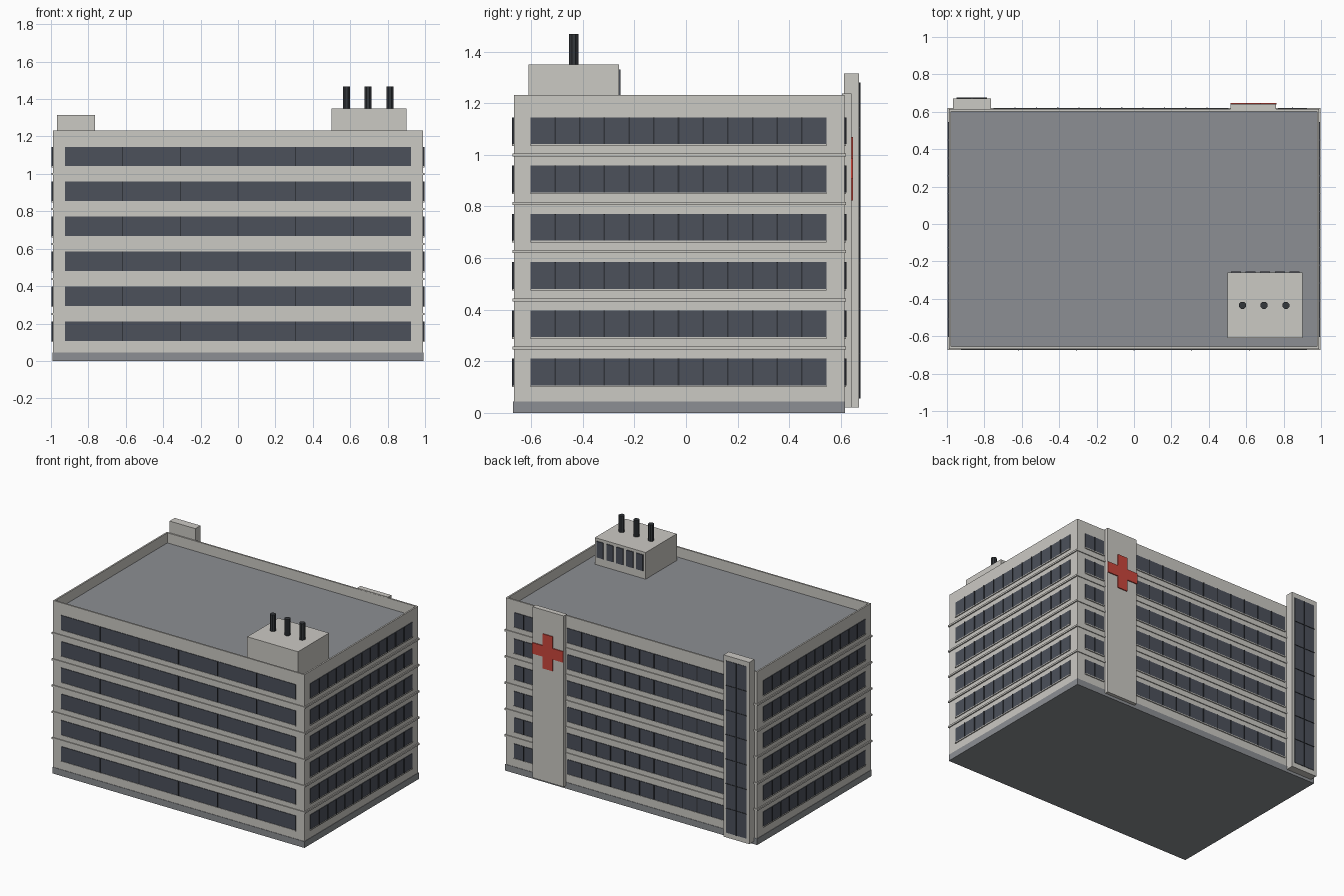
import bpy, bmesh, math
from mathutils import Matrix, Vector

if "Cube" in bpy.data.objects:
    bpy.data.objects.remove(bpy.data.objects["Cube"])


def material(name, rgb):
    m = bpy.data.materials.new(name)
    m.diffuse_color = (*rgb, 1)
    m.use_nodes = True
    m.node_tree.nodes["Principled BSDF"].inputs["Base Color"].default_value = m.diffuse_color
    return m


WALL = material("pale concrete", (0.60, 0.585, 0.55))
GREY = material("grey roofing", (0.262, 0.275, 0.292))
GLASS = material("dark glass", (0.072, 0.082, 0.104))
FRAME = material("window frame", (0.030, 0.034, 0.042))
PIPE = material("dark pipe", (0.034, 0.038, 0.044))
RED = material("red", (0.60, 0.062, 0.045))


def boxes(name, mat, spans):
    """One object made of boxes, each (x0, x1, y0, y1, z0, z1)."""
    bm = bmesh.new()
    for x0, x1, y0, y1, z0, z1 in spans:
        t = Matrix.Translation(((x0 + x1) / 2, (y0 + y1) / 2, (z0 + z1) / 2))
        bmesh.ops.create_cube(bm, size=1, matrix=t @ Matrix.Diagonal((x1 - x0, y1 - y0, z1 - z0, 1)))
    return finish(name, mat, bm)


def finish(name, mat, bm):
    me = bpy.data.meshes.new(name)
    bm.to_mesh(me)
    bm.free()
    me.materials.append(mat)
    ob = bpy.data.objects.new(name, me)
    bpy.context.collection.objects.link(ob)
    return ob


X, YF, YB, TOP, ROOF = 0.99, -0.667, 0.614, 1.232, 1.16
PITCH = 0.187
FLOORS = [0.107 + PITCH * i for i in range(6)]
WIN_H = 0.103

# Main block: wall body with inset, sunken roof forming the parapet
bm = bmesh.new()
t = Matrix.Translation((0, (YF + YB) / 2, (TOP + 0.045) / 2))
bmesh.ops.create_cube(bm, size=1, matrix=t @ Matrix.Diagonal((2 * X, YB - YF, TOP - 0.045, 1)))
top = [f for f in bm.faces if f.normal.z > 0.9]
bmesh.ops.inset_region(bm, faces=top, thickness=0.016)
sunk = bmesh.ops.extrude_face_region(bm, geom=top)
bmesh.ops.translate(bm, verts=[v for v in sunk["geom"] if isinstance(v, bmesh.types.BMVert)],
                    vec=Vector((0, 0, ROOF - TOP)))
bmesh.ops.delete(bm, geom=top, context="FACES")
bmesh.ops.recalc_face_normals(bm, faces=bm.faces)
body = finish("walls", WALL, bm)
body.data.materials.append(GREY)
for p in body.data.polygons:
    if p.normal.z > 0.9 and p.center.z < TOP - 0.01:
        p.material_index = 1

# Plinth
boxes("plinth", GREY, [(-X - 0.003, X + 0.003, YF - 0.003, YB + 0.003, 0, 0.045)])

# Floor ledges wrapping round the block
boxes("floor_ledges", WALL, [(-X - 0.008, X + 0.008, YF - 0.006, YB + 0.006, z - 0.049, z - 0.037)
                             for z in FLOORS[1:]])


# Window bands: glass, sill and uprights on all four sides
def wall_span(side, a, b, d, z0, z1):
    """Box lying on a wall from a to b, standing out by d."""
    return {"front": (a, b, YF - d, YF + 0.01, z0, z1),
            "back": (a, b, YB - 0.01, YB + d, z0, z1),
            "left": (-X - d, -X + 0.01, a, b, z0, z1),
            "right": (X - 0.01, X + d, a, b, z0, z1)}[side]


BANDS = [("front", -0.925, 0.925, 6), ("back", 0.77, 0.925, 2), ("back", -0.75, 0.505, 11),
         ("left", -0.603, 0.545, 12), ("right", -0.603, 0.545, 12)]
glass, sills, bars = [], [], []
for side, a, b, bays in BANDS:
    for z in FLOORS:
        glass.append(wall_span(side, a, b, 0.004, z, z + WIN_H))
        sills.append(wall_span(side, a, b, 0.007, z - 0.007, z))
        for i in range(1, bays):
            c = a + (b - a) * i / bays
            bars.append(wall_span(side, c - 0.003, c + 0.003, 0.008, z, z + WIN_H))
boxes("window_glass", GLASS, glass)
boxes("window_sills", WALL, sills)
boxes("window_uprights", FRAME, bars)

# Sign panel with red cross on the back
boxes("sign_panel", WALL, [(0.515, 0.76, YB - 0.01, 0.641, 0.02, 1.238)])
cx, cz, r, w = 0.638, 0.947, 0.123, 0.039
bm = bmesh.new()
outline = [(w, r), (w, w), (r, w), (r, -w), (w, -w), (w, -r),
           (-w, -r), (-w, -w), (-r, -w), (-r, w), (-w, w), (-w, r)]
face = bm.faces.new([bm.verts.new((cx + x, 0.640, cz + z)) for x, z in outline])
ext = bmesh.ops.extrude_face_region(bm, geom=[face])
bmesh.ops.translate(bm, verts=[v for v in ext["geom"] if isinstance(v, bmesh.types.BMVert)],
                    vec=Vector((0, 0.008, 0)))
bmesh.ops.recalc_face_normals(bm, faces=bm.faces)
finish("red_cross", RED, bm)

# Glazed stair tower on the back
boxes("stair_tower", WALL, [(-0.968, -0.765, YB - 0.002, 0.670, 0.02, 1.315)])
gx0, gx1, gz0, gz1 = -0.948, -0.785, 0.055, 1.28
boxes("stair_glass", GLASS, [(gx0, gx1, 0.665, 0.673, gz0, gz1)])
mid = (gx0 + gx1) / 2
grid = [(mid - 0.002, mid + 0.002, 0.668, 0.676, gz0, gz1)]
for i in range(1, 7):
    z = gz0 + (gz1 - gz0) * i / 7
    grid.append((gx0, gx1, 0.668, 0.676, z - 0.002, z + 0.002))
boxes("stair_glazing_bars", FRAME, grid)

# Rooftop plant room with vents and three pipes
boxes("plant_room", WALL, [(0.5, 0.9, -0.61, -0.26, ROOF - 0.005, 1.35)])
boxes("plant_vents", GLASS, [(0.519 + 0.078 * i, 0.572 + 0.078 * i, -0.262, -0.254, 1.215, 1.33)
                             for i in range(5)])
bm = bmesh.new()
for x in (0.58, 0.695, 0.812):
    bmesh.ops.create_cone(bm, cap_ends=True, segments=8, radius1=0.02, radius2=0.02, depth=0.125,
                          matrix=Matrix.Translation((x, -0.435, 1.405)) @ Matrix.Rotation(math.pi / 8, 4, "Z"))
finish("roof_pipes", PIPE, bm)
